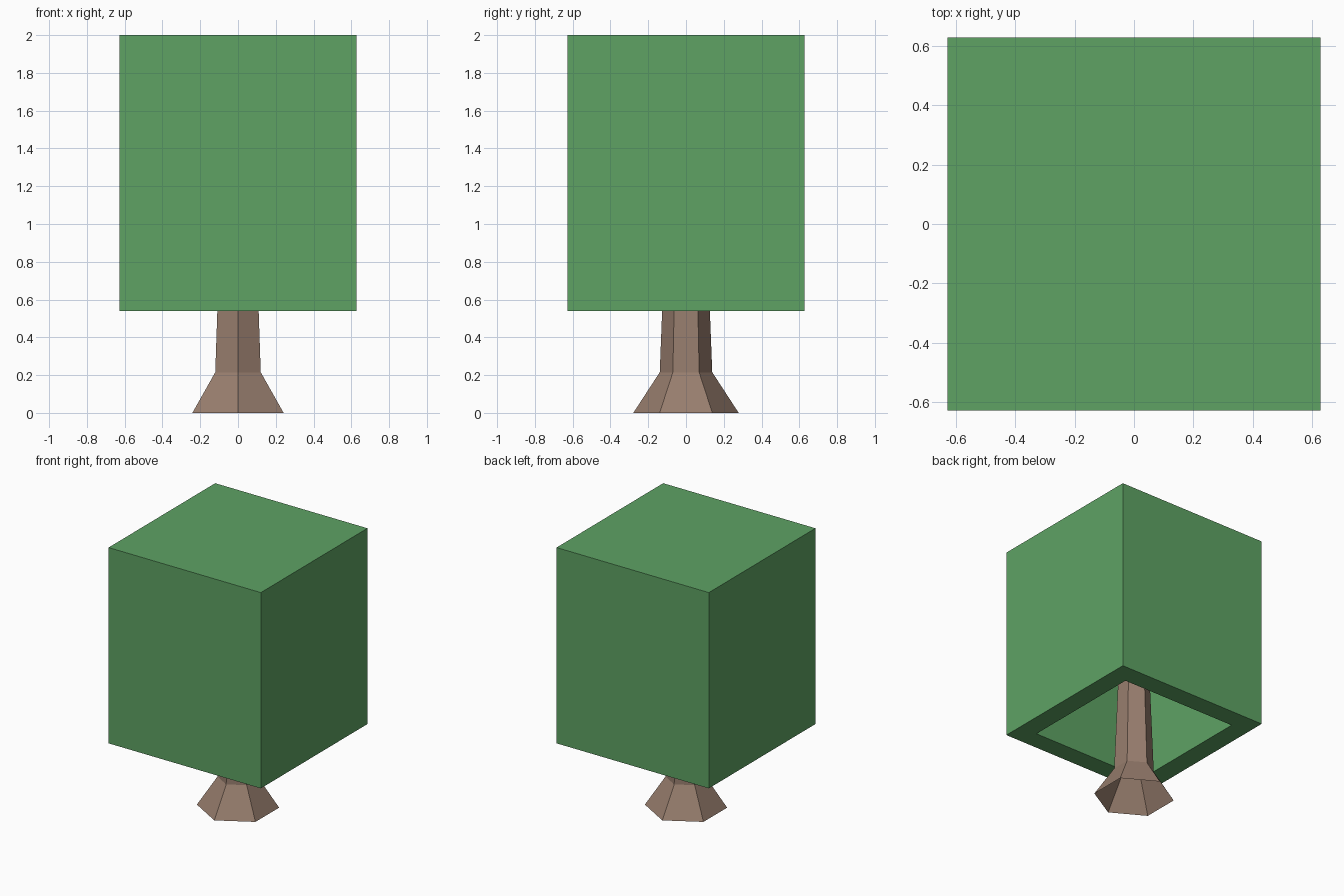
import bpy, bmesh, math

if "Cube" in bpy.data.objects:
    bpy.data.objects.remove(bpy.data.objects["Cube"])


def material(name, rgb):
    mat = bpy.data.materials.new(name)
    mat.diffuse_color = (*rgb, 1.0)
    mat.use_nodes = True
    mat.node_tree.nodes["Principled BSDF"].inputs["Base Color"].default_value = mat.diffuse_color
    return mat


def add_object(name, bm, mat):
    mesh = bpy.data.meshes.new(name)
    bm.to_mesh(mesh)
    bm.free()
    mesh.materials.append(mat)
    obj = bpy.data.objects.new(name, mesh)
    bpy.context.collection.objects.link(obj)
    return obj


green = material("leaf green", (0.112, 0.365, 0.127))
brown = material("bark brown", (0.314, 0.209, 0.156))

# Trunk: open six-sided tube with a flared foot, tapering up into the crown
bm = bmesh.new()
profile = [(0.279, 0.0), (0.139, 0.215), (0.075, 1.85)]
rings = []
for radius, z in profile:
    angles = [math.pi / 2 + i * math.tau / 6 for i in range(6)]
    rings.append([bm.verts.new((radius * math.cos(a), radius * math.sin(a), z))
                  for a in angles])
for low, high in zip(rings, rings[1:]):
    for i in range(6):
        j = (i + 1) % 6
        bm.faces.new((low[i], low[j], high[j], high[i]))
add_object("trunk", bm, brown)

# Crown: thick-walled box, hollow from below
half, bottom, top, wall = 0.628, 0.54, 2.0, 0.148
bm = bmesh.new()
bmesh.ops.create_cube(bm, size=1)
for v in bm.verts:
    v.co = (v.co.x * 2 * half, v.co.y * 2 * half, top if v.co.z > 0 else bottom)
bm.normal_update()
base = min(bm.faces, key=lambda f: f.calc_center_median().z)
bmesh.ops.inset_region(bm, faces=[base], thickness=wall, use_even_offset=True)
# push the inset underside up to leave the hollow
hole = bmesh.ops.extrude_discrete_faces(bm, faces=[base])["faces"][0]
for v in hole.verts:
    v.co.z = top - wall
bm.normal_update()
add_object("crown", bm, green)
